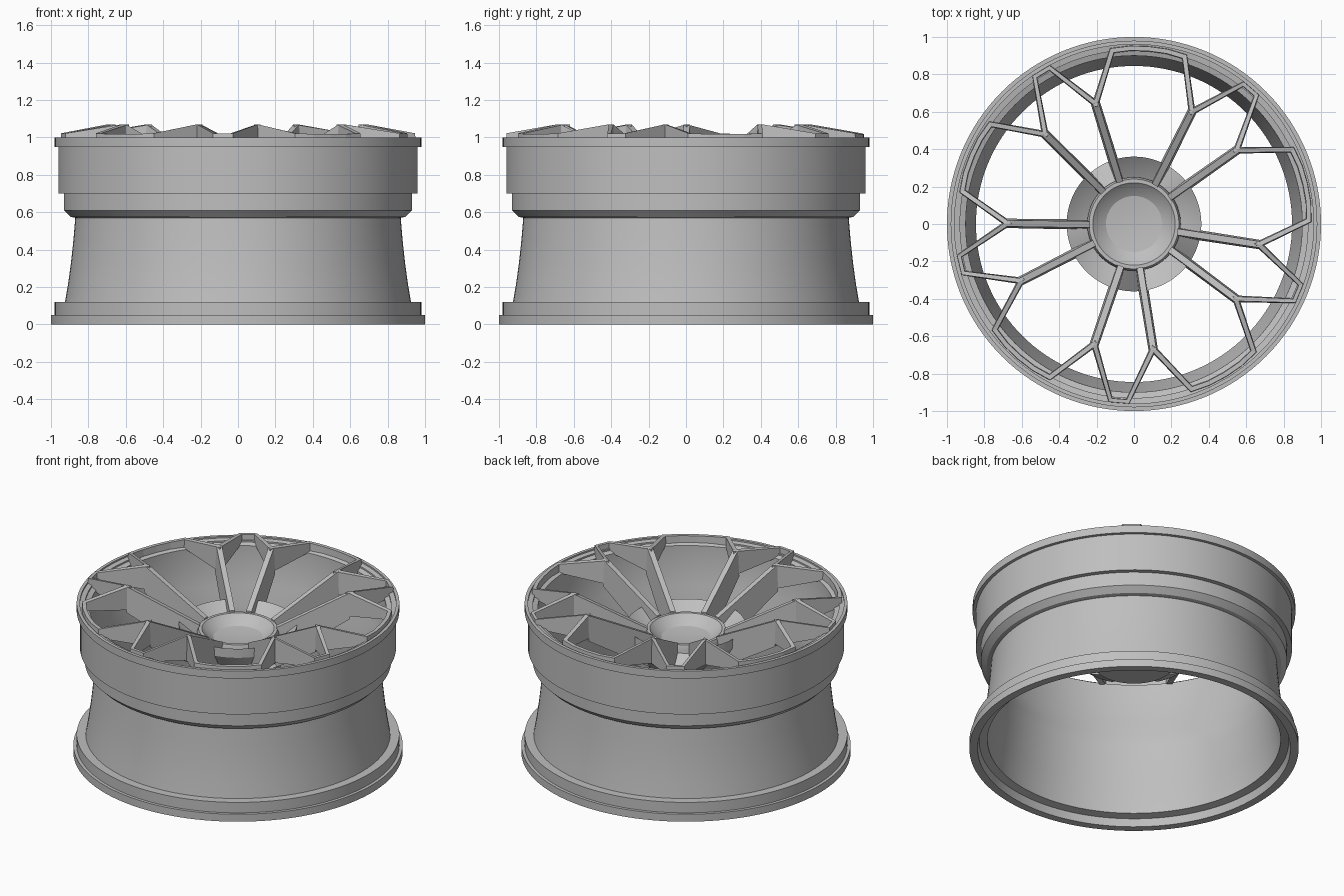
import bpy, bmesh
from math import radians, cos, sin, pi
from mathutils import Vector

cube = bpy.data.objects.get("Cube")
if cube:
    bpy.data.objects.remove(cube, do_unlink=True)

metal = bpy.data.materials.new("satin grey metal")
metal.use_nodes = True
GREY = (0.52, 0.52, 0.52, 1)
metal.diffuse_color = GREY
metal.node_tree.nodes["Principled BSDF"].inputs["Base Color"].default_value = GREY

PAIRS = 5
STEP = 360 / PAIRS
FIRST = 49.2      # direction of the first spoke pair
SPREAD = 13.5     # half angle between the spokes of a pair


def polar(angle, r, z=0.0):
    a = radians(angle)
    return Vector((r * cos(a), r * sin(a), z))


def finish(bm, name, smooth=True):
    bmesh.ops.remove_doubles(bm, verts=bm.verts, dist=1e-5)
    bmesh.ops.recalc_face_normals(bm, faces=bm.faces)
    mesh = bpy.data.meshes.new(name)
    bm.to_mesh(mesh)
    bm.free()
    mesh.materials.append(metal)
    obj = bpy.data.objects.new(name, mesh)
    bpy.context.collection.objects.link(obj)
    if smooth:
        bpy.ops.object.select_all(action='DESELECT')
        obj.select_set(True)
        bpy.context.view_layer.objects.active = obj
        bpy.ops.object.shade_smooth_by_angle(angle=radians(25))
    return obj


def lathe(name, profile, start=0, sweep=360, segments=128, closed=True):
    """Turn a profile of (radius, z) points about the z axis."""
    bm = bmesh.new()
    full = sweep == 360
    count = segments if full else segments + 1
    rings = [[bm.verts.new(polar(start + sweep * i / segments, r, z)) for r, z in profile]
             for i in range(count)]
    n = len(profile)
    for i in range(segments):
        a, b = rings[i], rings[(i + 1) % count]
        for j in range(n if closed else n - 1):
            k = (j + 1) % n
            bm.faces.new((a[j], b[j], b[k], a[k]))
    if not full:
        bm.faces.new(rings[0])
        bm.faces.new(rings[-1])
    return finish(bm, name)


def ribbon(name, path, closed=False):
    """Mitred wall along (point, bottom z, top width, bottom width) entries."""
    bm = bmesh.new()
    n = len(path)
    sections = []
    for i, (p, low, wide_top, wide_low) in enumerate(path):
        before = path[i - 1][0] if closed or i else p
        after = path[(i + 1) % n][0] if closed or i < n - 1 else p
        d0, d1 = (p - before).to_2d(), (after - p).to_2d()
        d0 = d0 if d0.length else d1
        d1 = d1 if d1.length else d0
        n0 = Vector((-d0.y, d0.x)).normalized()
        n1 = Vector((-d1.y, d1.x)).normalized()
        side = (n0 + n1).normalized()
        side /= max(side.dot(n1), 0.45)
        ring = []
        for s, width, z in ((1, wide_top, p.z), (-1, wide_top, p.z),
                            (-1, wide_low, low), (1, wide_low, low)):
            q = p.to_2d() + side * s * width / 2
            ring.append(bm.verts.new((q.x, q.y, z)))
        sections.append(ring)
    for i in range(n if closed else n - 1):
        a, b = sections[i], sections[(i + 1) % n]
        for j in range(4):
            k = (j + 1) % 4
            bm.faces.new((a[j], b[j], b[k], a[k]))
    if not closed:
        bm.faces.new(sections[0])
        bm.faces.new(sections[-1])
    return finish(bm, name, smooth=False)


# Barrel: outer wall from the bottom lip upwards, then the inner wall back down
outer = [(1, 0), (1, .05), (.98, .05), (.98, .12), (.925, .12), (.908, .22), (.893, .33),
         (.88, .45), (.87, .57), (.895, .575), (.93, .61), (.93, .7), (.96, .7),
         (.96, .95), (.98, .95), (.98, 1)]
inner = [(.96, 1), (.96, .99), (.93, .985), (.93, .975), (.9, .965), (.895, .7), (.845, .58),
         (.85, .45), (.87, .25), (.89, .12), (.89, .06), (.94, .05), (.95, 0)]
lathe("rim_barrel", outer + inner)

# Hub with a dished cap
lathe("hub_cap", [(0, .765), (.08, .767), (.15, .775), (.19, .80), (.22, .83), (.24, .83),
                  (.25, .80), (.25, .6), (0, .6)], segments=96, closed=False)

# Hub skirts: sloping outward inside each pair, rising outward between pairs
for k in range(PAIRS):
    centre = FIRST + STEP * k
    lathe("pair_skirt", [(.22, .80), (.36, .70), (.36, .66), (.22, .6)],
          centre - SPREAD, 2 * SPREAD, 12)
    lathe("gap_skirt", [(.22, .76), (.25, .77), (.36, .86), (.36, .80), (.25, .62), (.22, .62)],
          centre + SPREAD, STEP - 2 * SPREAD, 18)

# Spokes: tall tapered walls from the hub to the fork
for k in range(PAIRS):
    for side in (-1, 1):
        centre = FIRST + STEP * k
        hub_end = polar(centre + side * (SPREAD - 1), .235, .84)
        fork_end = polar(centre + side * SPREAD, .68, 1.07)
        ribbon("spoke", [(hub_end, .62, .034, .055), (fork_end, .90, .034, .05)])

# Forks: one continuous zigzag joining every spoke to the rim
path = []
for k in range(PAIRS):
    centre = FIRST + STEP * k
    for side in (-1, 1):
        outer_end = (polar(centre + side * 24, .935, 1.022), .965, .024, .03)
        junction = (polar(centre + side * SPREAD, .675, 1.07), .91, .024, .036)
        tip = (polar(centre + side * 2.8, .95, 1.022), .965, .02, .026)
        path += [outer_end, junction, tip] if side < 0 else [tip, junction, outer_end]
    # strip that follows the rim to the next pair
    for offset in (30, 36, 42):
        path.append((polar(centre + offset, .94, 1.018), .965, .024, .03))
ribbon("fork_ring", path, closed=True)
